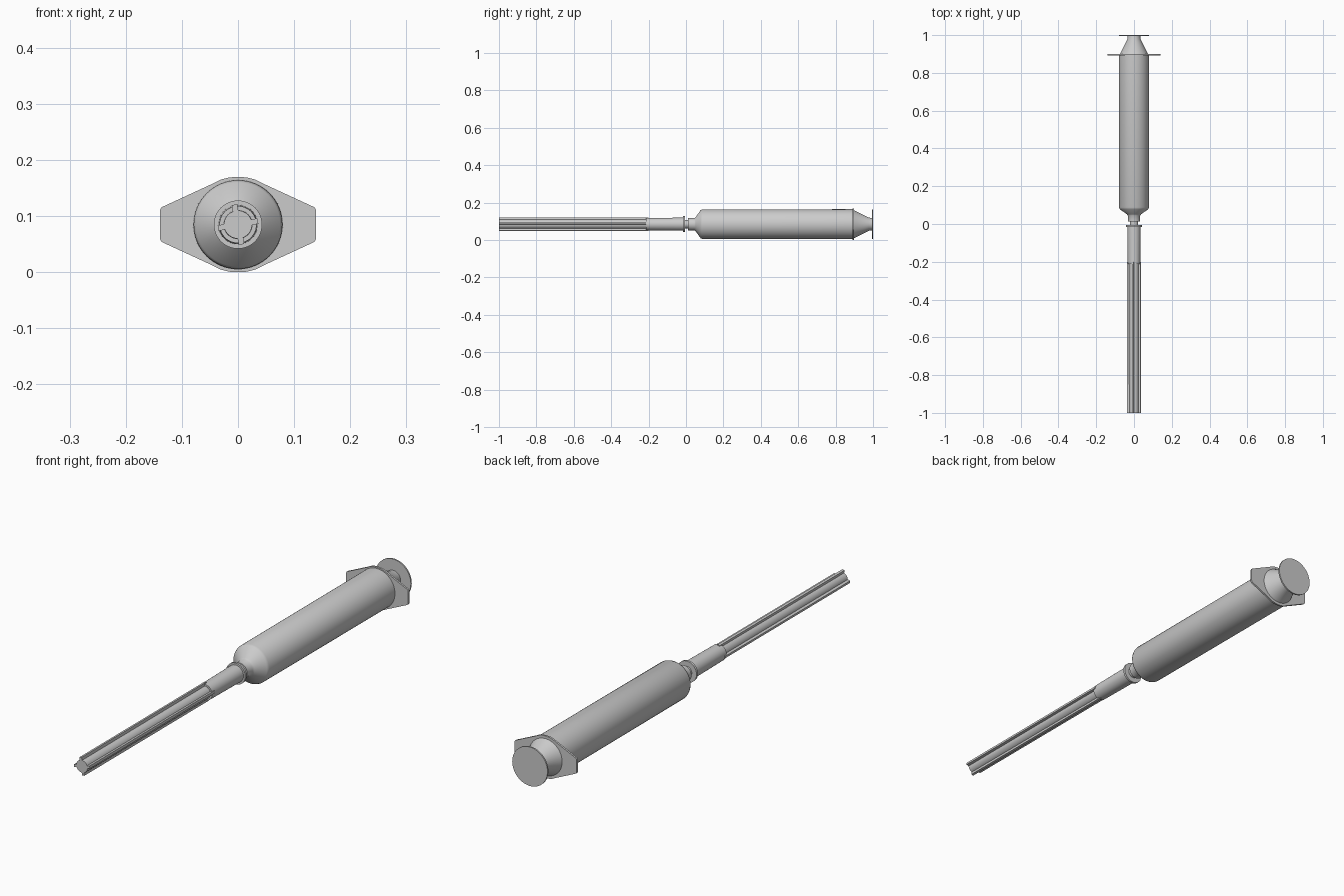
import bpy, bmesh, math

if "Cube" in bpy.data.objects:
    bpy.data.objects.remove(bpy.data.objects["Cube"])

CZ = 0.085  # height of the long axis

grey = bpy.data.materials.new("plain grey")
grey.diffuse_color = (0.6, 0.6, 0.6, 1)
grey.use_nodes = True
grey.node_tree.nodes["Principled BSDF"].inputs["Base Color"].default_value = grey.diffuse_color


def finish(name, bm, angle=40):
    bmesh.ops.recalc_face_normals(bm, faces=bm.faces)
    me = bpy.data.meshes.new(name)
    bm.to_mesh(me)
    bm.free()
    me.materials.append(grey)
    ob = bpy.data.objects.new(name, me)
    bpy.context.collection.objects.link(ob)
    bpy.ops.object.select_all(action='DESELECT')
    ob.select_set(True)
    bpy.context.view_layer.objects.active = ob
    bpy.ops.object.shade_smooth_by_angle(angle=math.radians(angle))
    return ob


def lathe(name, profile, n=48, angle=40):
    """Capped solid of revolution about the long axis from (y, radius) points."""
    bm = bmesh.new()
    rings = [[bm.verts.new((r * math.cos(2 * math.pi * i / n), y,
                            CZ + r * math.sin(2 * math.pi * i / n)))
              for i in range(n)] for y, r in profile]
    for a, b in zip(rings, rings[1:]):
        for i in range(n):
            j = (i + 1) % n
            bm.faces.new((a[i], a[j], b[j], b[i]))
    bm.faces.new(rings[0])
    bm.faces.new(rings[-1])
    return finish(name, bm, angle)


def prism(name, outline, y0, y1, angle=40):
    """Extrude an (x, z) outline along y, z measured from the axis."""
    bm = bmesh.new()
    f = bm.faces.new([bm.verts.new((x, y0, CZ + z)) for x, z in outline])
    new = bmesh.ops.extrude_face_region(bm, geom=[f])["geom"]
    bmesh.ops.translate(bm, vec=(0, y1 - y0, 0),
                        verts=[v for v in new if isinstance(v, bmesh.types.BMVert)])
    return finish(name, bm, angle)


# Needle cap: slim core, four ribs and a wider sleeve
lathe("needle_cap_core", [(-1.0, 0.025), (-0.2, 0.026)])
for k in range(4):
    t = math.radians(10 + 90 * k)
    c, s = math.cos(t), math.sin(t)
    corners = [(0.02, -0.005), (0.036, -0.005), (0.036, 0.005), (0.02, 0.005)]
    prism(f"needle_cap_rib_{k + 1}",
          [(c * u - s * v, s * u + c * v) for u, v in corners], -1.0, -0.2)
lathe("needle_cap_sleeve", [(-0.213, 0.033), (-0.015, 0.035),
                            (-0.015, 0.043), (-0.006, 0.043)])

# Needle hub joining the cap to the barrel
lathe("needle_hub", [(-0.01, 0.022), (0.015, 0.022)])

# Barrel with nozzle and shoulder
lathe("barrel", [(0.012, 0.033), (0.045, 0.033), (0.052, 0.038), (0.078, 0.075),
                 (0.088, 0.079), (0.893, 0.08)], 64, 50)

# Finger flange: round middle with straight tapers to blunt, rounded ends
quarter = [(0.139, 0.026), (0.136, 0.031), (0.045, 0.073), (0.031, 0.08),
           (0.016, 0.084), (0.0, 0.085)]
upper = quarter + [(-x, z) for x, z in reversed(quarter[:-1])]
prism("finger_flange", upper + [(x, -z) for x, z in reversed(upper)], 0.891, 0.899)

# Plunger cone and thumb disc
lathe("plunger", [(0.895, 0.076), (0.906, 0.071), (0.978, 0.035), (0.998, 0.033)])
lathe("thumb_disc", [(0.994, 0.079), (1.0, 0.079)])
